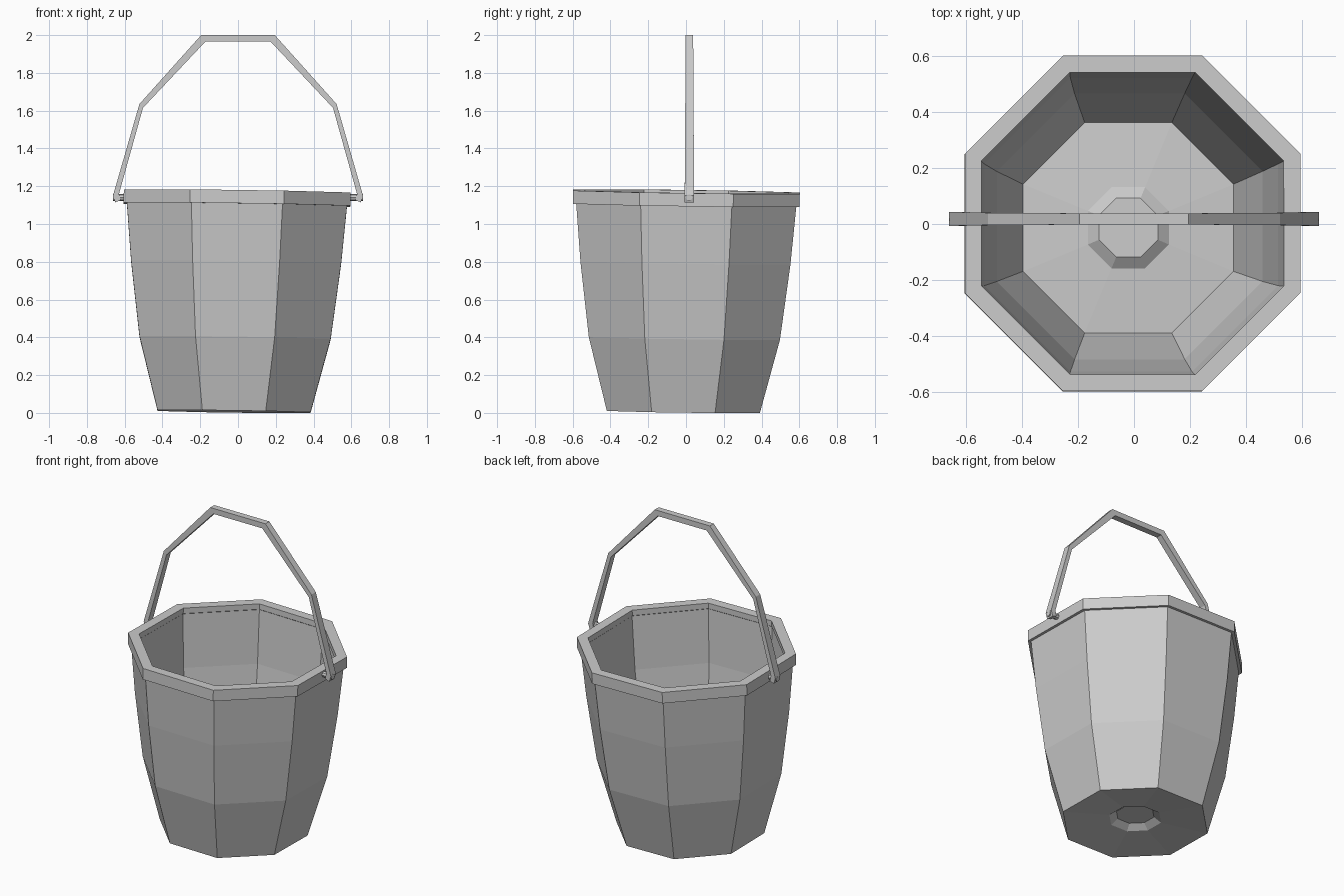
import bpy, bmesh, math
from mathutils import Matrix

if "Cube" in bpy.data.objects:
    bpy.data.objects.remove(bpy.data.objects["Cube"])

# Octagon with flats facing the axes, unit apothem
T = math.tan(math.pi / 8)
OCT = [(1, -T), (1, T), (T, 1), (-T, 1), (-1, T), (-1, -T), (-T, -1), (T, -1)]


def finish(bm, name):
    bmesh.ops.recalc_face_normals(bm, faces=bm.faces)
    mesh = bpy.data.meshes.new(name)
    bm.to_mesh(mesh)
    bm.free()
    obj = bpy.data.objects.new(name, mesh)
    bpy.context.collection.objects.link(obj)
    return obj


def bridge(bm, a, b):
    n = len(a)
    for i in range(n):
        bm.faces.new((a[i], a[(i + 1) % n], b[(i + 1) % n], b[i]))


def lathe8(name, profile, closed):
    bm = bmesh.new()
    rings = [[bm.verts.new((x * r, y * r, z)) for x, y in OCT] for r, z in profile]
    for a, b in zip(rings, rings[1:]):
        bridge(bm, a, b)
    if closed:
        bridge(bm, rings[-1], rings[0])
    else:
        bm.faces.new(rings[0])
        bm.faces.new(rings[-1])
    return finish(bm, name)


# Pail: underside dimple, outer wall, inner wall, floor with raised centre
pail = lathe8("pail", [
    (0.105, 0.055), (0.145, 0.025), (0.405, 0.0),
    (0.506, 0.39), (0.556, 0.79), (0.583, 1.10), (0.583, 1.16),
    (0.545, 1.16), (0.525, 0.79), (0.475, 0.39), (0.376, 0.035),
    (0.145, 0.05), (0.105, 0.08)], False)

# Rim band around the mouth
rim = lathe8("rim", [(0.575, 1.095), (0.600, 1.095), (0.600, 1.165), (0.540, 1.165),
                     (0.540, 1.13)], True)

# The pail leans very slightly
lean = (Matrix.Translation((-0.021, -0.014, 0.007))
        @ Matrix.Rotation(0.014, 4, 'Y') @ Matrix.Rotation(-0.014, 4, 'X'))
for o in (pail, rim):
    o.data.transform(lean)

# Handle: rectangular bar bent into an angular arch
half = [((0.65, 1.115), (0.622, 1.125), 0.025), ((0.662, 1.15), (0.63, 1.16), 0.025),
        ((0.522, 1.635), (0.503, 1.615), 0.022), ((0.195, 2.0), (0.173, 1.965), 0.020)]
path = half + [((-a[0], a[1]), (-b[0], b[1]), w) for a, b, w in reversed(half)]
bm = bmesh.new()
sections = []
for (ox, oz), (ix, iz), w in path:
    sections.append([bm.verts.new(p) for p in (
        (ox, 0.018 - w, oz), (ox, 0.018 + w, oz), (ix, 0.018 + w, iz), (ix, 0.018 - w, iz))])
for a, b in zip(sections, sections[1:]):
    bridge(bm, a, b)
bm.faces.new(sections[0])
bm.faces.new(sections[-1])
finish(bm, "handle")

# Pivot pins joining handle to rim
for side, label in ((-1, "left"), (1, "right")):
    bm = bmesh.new()
    bmesh.ops.create_cone(bm, cap_ends=True, segments=8, radius1=0.018, radius2=0.018,
                          depth=0.095, matrix=Matrix.Translation((side * 0.614, 0.016, 1.14))
                          @ Matrix.Rotation(math.pi / 2, 4, 'Y'))
    finish(bm, label + "_pivot_pin")
